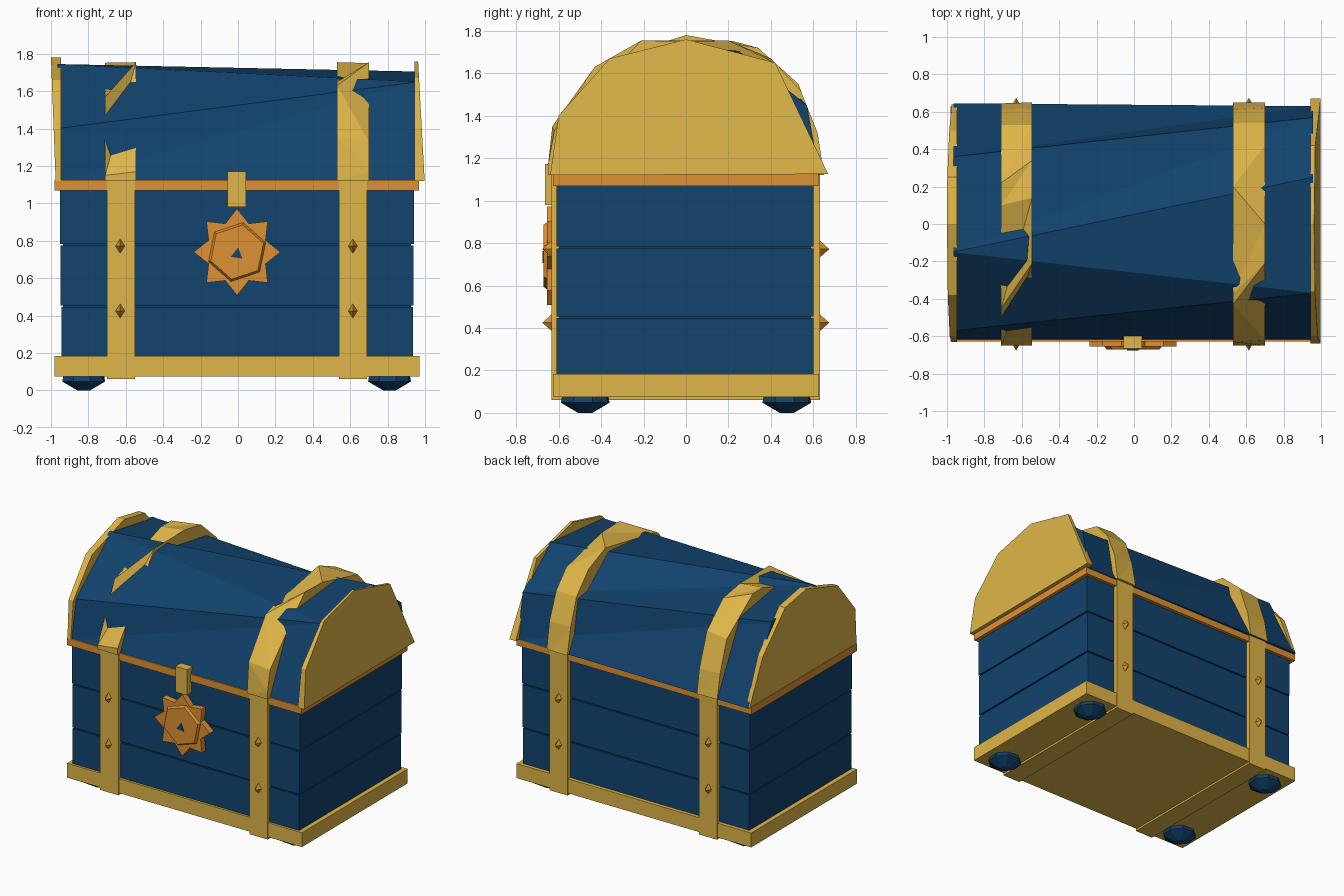
import bpy, bmesh, math

if "Cube" in bpy.data.objects:
    bpy.data.objects.remove(bpy.data.objects["Cube"])


def material(name, rgb):
    m = bpy.data.materials.new(name)
    m.diffuse_color = (*rgb, 1)
    m.use_nodes = True
    m.node_tree.nodes["Principled BSDF"].inputs["Base Color"].default_value = m.diffuse_color
    return m


BLUE = material("deep blue", (0.0056, 0.056, 0.155))
GOLD = material("gold", (0.74, 0.465, 0.065))
ORANGE = material("orange bronze", (0.73, 0.283, 0.034))


def finish(bm, name, mat):
    bmesh.ops.recalc_face_normals(bm, faces=bm.faces)
    me = bpy.data.meshes.new(name)
    bm.to_mesh(me)
    bm.free()
    me.materials.append(mat)
    ob = bpy.data.objects.new(name, me)
    bpy.context.collection.objects.link(ob)
    return ob


def box(name, mat, x0, x1, y0, y1, z0, z1):
    bm = bmesh.new()
    bmesh.ops.create_cube(bm, size=1)
    for v in bm.verts:
        v.co = ((x0 + x1) / 2 + v.co.x * (x1 - x0),
                (y0 + y1) / 2 + v.co.y * (y1 - y0),
                (z0 + z1) / 2 + v.co.z * (z1 - z0))
    return finish(bm, name, mat)


def loft(name, mat, a, b):
    """Solid between two equal-length closed rings of points."""
    bm = bmesh.new()
    ra, rb = [bm.verts.new(p) for p in a], [bm.verts.new(p) for p in b]
    n = len(ra)
    for i in range(n):
        j = (i + 1) % n
        bm.faces.new((ra[i], ra[j], rb[j]))
        bm.faces.new((ra[i], rb[j], rb[i]))
    bm.faces.new(ra)
    bm.faces.new(rb)
    return finish(bm, name, mat)


def at_x(x, profile):
    return [(x, y, z) for y, z in profile]


# body: inner core with three planks leaving thin grooves
box("body_core", BLUE, -0.935, 0.925, -0.598, 0.588, 0.1, 1.1)
for i, (z0, z1) in enumerate([(0.1, 0.446), (0.455, 0.775), (0.784, 1.1)]):
    w = 0.003 * i
    box(f"body_plank_{i}", BLUE, -0.945 - w, 0.935 + w, -0.61, 0.60, z0, z1)

# base band and rim
box("base_band", GOLD, -0.98, 0.97, -0.627, 0.627, 0.075, 0.183)
box("lid_rim", ORANGE, -0.98, 0.968, -0.627, 0.625, 1.07, 1.125)

# vertical straps wrapping under the body
for side, x0, x1 in (("left", -0.70, -0.55), ("right", 0.54, 0.69)):
    box(f"body_strap_{side}", GOLD, x0, x1, -0.634, 0.632, 0.06, 1.122)

# lid with slightly twisted facets
lid_l = [(-.62, 1.12), (-.57, 1.40), (-.15, 1.745), (-.149, 1.745), (.36, 1.66), (.645, 1.12)]
lid_r = [(-.62, 1.12), (-.37, 1.65), (-.369, 1.65), (.25, 1.705), (.57, 1.45), (.63, 1.12)]
loft("lid", BLUE, at_x(-0.965, lid_l), at_x(0.957, lid_r))

# irregular arched straps that dip into the lid
strap_l = ([(-.65, 1.12), (-.65, 1.15), (-.45, 1.57), (.10, 1.752), (.22, 1.752),
            (.53, 1.53), (.61, 1.3), (.645, 1.12)],
           [(-.65, 1.12), (-.65, 1.17), (-.21, 1.755), (.14, 1.755), (.34, 1.72),
            (.53, 1.55), (.62, 1.3), (.65, 1.12)])
strap_r = ([(-.65, 1.12), (-.63, 1.35), (-.43, 1.63), (-.37, 1.65), (.20, 1.755),
            (.40, 1.67), (.54, 1.52), (.61, 1.32), (.65, 1.12)],
           [(-.65, 1.12), (-.65, 1.17), (-.62, 1.33), (-.21, 1.755), (0, 1.75),
            (.42, 1.65), (.54, 1.52), (.62, 1.32), (.65, 1.12)])
loft("lid_strap_left", GOLD, at_x(-0.71, strap_l[0]), at_x(-0.545, strap_l[1]))
loft("lid_strap_right", GOLD, at_x(0.53, strap_r[0]), at_x(0.70, strap_r[1]))

# gold end caps of the lid, leaning a little
cap_r = [(-.64, 1.12), (-.6, 1.4), (-.36, 1.67), (0, 1.76), (.42, 1.65), (.67, 1.125)]
cap_l = [(-.63, 1.12), (-.6, 1.4), (-.38, 1.66), (0, 1.78), (.25, 1.735), (.5, 1.46), (.64, 1.12)]
loft("lid_cap_right", GOLD, at_x(0.945, cap_r),
     [(0.998 - 0.035 * (z - 1.12) / 0.64, y, z) for y, z in cap_r])
loft("lid_cap_left", GOLD, at_x(-0.947, cap_l),
     [(-0.975 - 0.025 * (z - 1.12) / 0.66, y, z) for y, z in cap_l])

# diamond studs on the straps, front and back
for sx, x in (("left", -0.63), ("right", 0.614)):
    for sy, y in (("front", -0.632), ("back", 0.63)):
        for sz, z in (("low", 0.425), ("high", 0.772)):
            bm = bmesh.new()
            d = -0.045 if y < 0 else 0.045
            ring = [bm.verts.new((x + 0.026 * c, y, z + 0.04 * s))
                    for c, s in ((1, 0), (0, 1), (-1, 0), (0, -1))]
            tip = bm.verts.new((x, y + d, z))
            bm.faces.new(ring)
            for i in range(4):
                bm.faces.new((ring[i], ring[(i + 1) % 4], tip))
            finish(bm, f"stud_{sx}_{sy}_{sz}", ORANGE)


# lock: eight-pointed star, raised hub, keyhole
def plate(name, mat, n, radii, y0, y1, turn, cx=-0.005, cz=0.74, shrink=1.0):
    def ring(y, k):
        return [(cx + k * radii[i % len(radii)] * math.sin(turn + 2 * math.pi * i / n), y,
                 cz + k * radii[i % len(radii)] * math.cos(turn + 2 * math.pi * i / n))
                for i in range(n)]
    return loft(name, mat, ring(y0, 1), ring(y1, shrink))


plate("lock_star", ORANGE, 16, (0.232, 0.165), -0.605, -0.655, 0)
plate("lock_hub", ORANGE, 6, (0.165,), -0.65, -0.672, 0.2, shrink=0.9)
plate("keyhole", BLUE, 3, (0.036,), -0.668, -0.676, 0.15, cz=0.728)

# hasp
box("lock_hasp", GOLD, -0.055, 0.043, -0.665, -0.60, 0.98, 1.172)

# faceted feet
for sx, x in (("left", -0.825), ("right", 0.81)):
    for sy, y in (("front", -0.475), ("back", 0.475)):
        bm = bmesh.new()
        rings = []
        for r, z in ((0.035, 0.0), (0.12, 0.048), (0.11, 0.1)):
            rings.append([bm.verts.new((x + r * math.cos(math.pi * i / 4 + 0.3),
                                        y + r * math.sin(math.pi * i / 4 + 0.3), z))
                          for i in range(8)])
        for a, b in zip(rings, rings[1:]):
            for i in range(8):
                j = (i + 1) % 8
                bm.faces.new((a[i], a[j], b[j], b[i]))
        bm.faces.new(rings[0])
        bm.faces.new(rings[-1])
        finish(bm, f"foot_{sx}_{sy}", BLUE)
